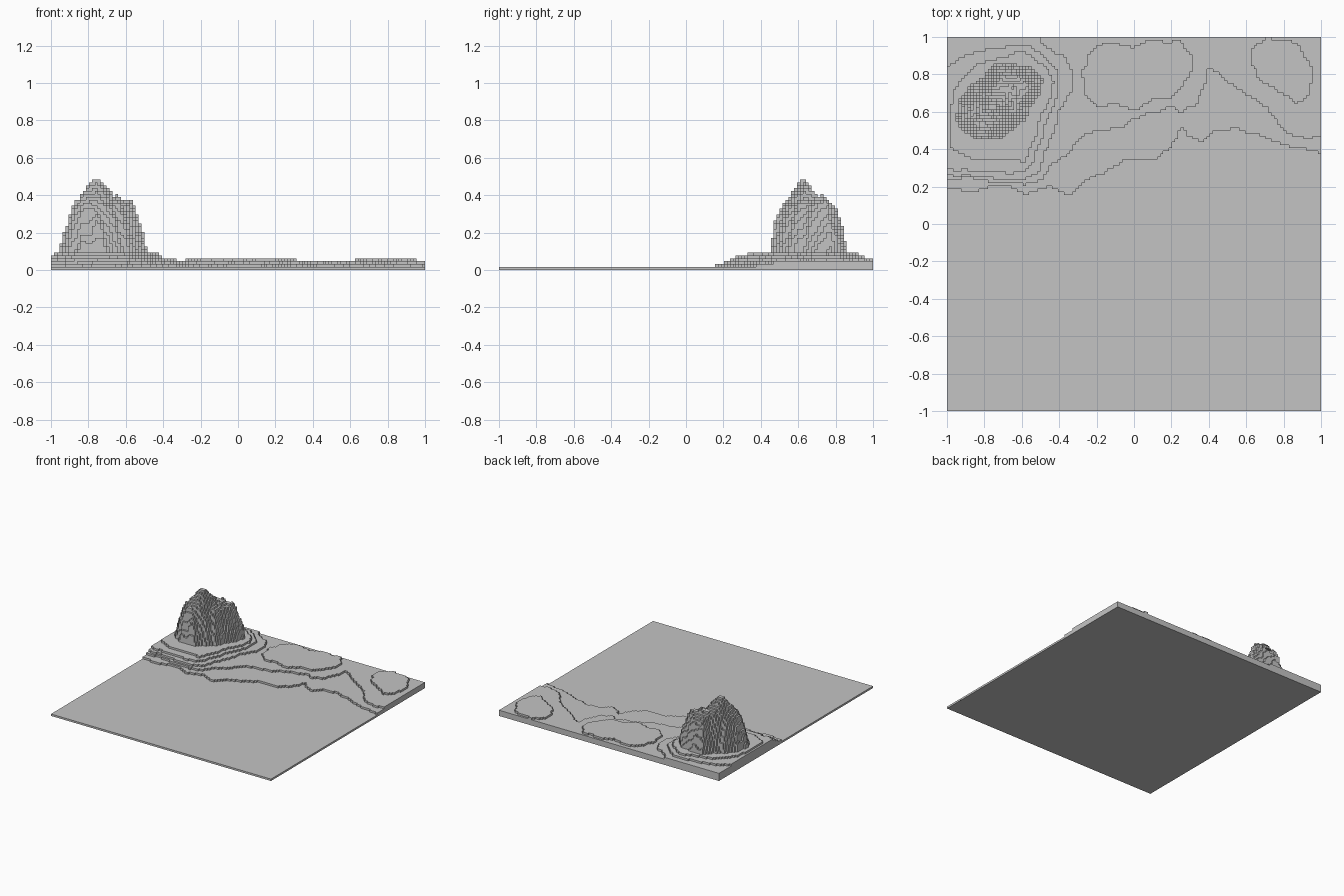
import bpy
import bmesh
from mathutils import Vector, noise

if "Cube" in bpy.data.objects:
    bpy.data.objects.remove(bpy.data.objects["Cube"], do_unlink=True)

CELLS = 128
STEP = 2 / CELLS

# Shorelines: y of the edge along x, ground is higher behind them
LOW_TERRACE = [(-1, .19), (-.87, .17), (-.7, .21), (-.58, .16), (-.45, .2), (-.33, .15),
               (-.27, .22), (-.15, .28), (-.04, .35), (.1, .34), (.2, .4), (.25, .53),
               (.29, .47), (.36, .43), (.41, .49), (.55, .51), (.65, .48), (.72, .45),
               (.85, .41), (1, .38)]
MID_TERRACE = [(-1, .23), (-.9, .25), (-.75, .22), (-.58, .21), (-.49, .23), (-.45, .31),
               (-.37, .36), (-.3, .45), (-.2, .5), (-.05, .51), (.04, .59), (.12, .59),
               (.2, .63), (.25, .59), (.33, .64), (.37, .72), (.4, .84), (.5, .76),
               (.62, .68), (.72, .62), (.76, .54), (.85, .47), (.93, .45), (1, .48)]

# Raised patches: (terrace level, outline)
PATCHES = [
    (4, [(-.28, .82), (-.26, .68), (-.19, .62), (-.1, .64), (0, .61), (.1, .66), (.2, .67),
         (.26, .73), (.3, .8), (.31, .9), (.25, .98), (.08, .98), (0, .94), (-.1, .97),
         (-.2, .96)]),
    (4, [(.62, .86), (.68, .77), (.77, .71), (.87, .65), (.93, .69), (.96, .78),
         (.93, .89), (.87, .97), (.72, 1), (.63, .96)]),
    (4, [(-1.1, .27), (-.8, .25), (-.6, .23), (-.5, .28), (-.49, .36), (-.44, .45),
         (-.4, .6), (-.34, .69), (-.33, .82), (-.38, .9), (-.47, .94), (-.55, 1.1),
         (-.9, 1.1), (-1.1, .9)]),
    (5, [(-1.1, .31), (-.86, .28), (-.6, .27), (-.53, .33), (-.5, .45), (-.45, .58),
         (-.4, .7), (-.4, .82), (-.47, .88), (-.57, .96), (-.68, .95), (-.8, .93),
         (-.9, .9), (-1.1, .78)]),
    (6, [(-.99, .42), (-.86, .34), (-.73, .35), (-.58, .33), (-.53, .45), (-.5, .58),
         (-.44, .68), (-.43, .79), (-.5, .86), (-.6, .93), (-.72, .89), (-.84, .85),
         (-.93, .77), (-.98, .65)]),
]

# Mountain outline, its wall profile (distance inward, height) and its summit
MOUNTAIN = [(-.84, .45), (-.72, .45), (-.65, .5), (-.58, .55), (-.55, .62), (-.5, .7),
            (-.48, .78), (-.55, .84), (-.65, .86), (-.75, .86), (-.8, .79), (-.88, .74),
            (-.94, .65), (-.95, .55), (-.9, .48)]
WALL = [(0, .1), (.02, .18), (.045, .28), (.07, .345), (.12, .385), (.2, .43)]
SUMMIT = Vector((-.76, .63))


def interpolate(points, x):
    for (xa, ya), (xb, yb) in zip(points, points[1:]):
        if x <= xb:
            return ya + (yb - ya) * (x - xa) / (xb - xa)
    return points[-1][1]


def edges(outline):
    return zip(outline, outline[1:] + outline[:1])


def inside(outline, x, y):
    hit = False
    for (xa, ya), (xb, yb) in edges(outline):
        if (ya > y) != (yb > y) and x < xa + (xb - xa) * (y - ya) / (yb - ya):
            hit = not hit
    return hit


def edge_distance(outline, point):
    best = 9.0
    for a, b in edges(outline):
        a, b = Vector(a), Vector(b)
        side = b - a
        t = max(0, min(1, (point - a).dot(side) / side.length_squared))
        best = min(best, (a + side * t - point).length)
    return best


def level(i, j):
    """Number of terrace steps at a grid cell, zero outside the plate."""
    if not (0 <= i < CELLS and 0 <= j < CELLS):
        return 0
    x, y = (i + .5) * STEP - 1, (j + .5) * STEP - 1
    if y < 0:
        return 1
    # Slight wobble makes the terrace edges ragged
    wx = x + .012 * noise.noise(Vector((x * 14, y * 14, 0)))
    wy = y + .012 * noise.noise(Vector((x * 14, y * 14, 7)))
    steps = 1
    if wy > interpolate(LOW_TERRACE, wx):
        steps = 2
    if wy > interpolate(MID_TERRACE, wx):
        steps = 3
    for height, outline in PATCHES:
        if inside(outline, wx, wy):
            steps = max(steps, height)
    if inside(MOUNTAIN, x, y):
        point = Vector((x, y))
        rough = noise.noise(Vector((x * 20, y * 20, 3)))
        depth = max(0, edge_distance(MOUNTAIN, point) + .015 * rough)
        height = interpolate(WALL, depth) + .015 * rough
        height += max(0, .09 - (point - SUMMIT).length * .9)
        steps = max(steps, round(min(height, .49) / STEP))
    return steps


levels = {(i, j): level(i, j) for i in range(-1, CELLS + 1) for j in range(-1, CELLS + 1)}
bm = bmesh.new()


def quad(*corners):
    bm.faces.new([bm.verts.new((i * STEP - 1, j * STEP - 1, k * STEP)) for i, j, k in corners])


# Flat tops, joined into strips of equal height
for j in range(CELLS):
    start = 0
    for i in range(1, CELLS + 1):
        k = levels[start, j]
        if levels[i, j] != k:
            quad((start, j, k), (i, j, k), (i, j + 1, k), (start, j + 1, k))
            start = i

# Upright walls between cells of different height
for j in range(CELLS + 1):
    for i in range(CELLS + 1):
        here, west, south = levels[i, j], levels[i - 1, j], levels[i, j - 1]
        if here != west:
            quad((i, j + 1, west), (i, j, west), (i, j, here), (i, j + 1, here))
        if here != south:
            quad((i, j, south), (i + 1, j, south), (i + 1, j, here), (i, j, here))

# Underside
quad((0, 0, 0), (0, CELLS, 0), (CELLS, CELLS, 0), (CELLS, 0, 0))
bmesh.ops.remove_doubles(bm, verts=bm.verts, dist=STEP / 100)

mesh = bpy.data.meshes.new("terrain")
bm.to_mesh(mesh)
bm.free()
terrain = bpy.data.objects.new("terrain", mesh)
bpy.context.collection.objects.link(terrain)

# Plain stone colour
stone = bpy.data.materials.new("light grey stone")
stone.use_nodes = True
color = (.55, .55, .55, 1)
stone.diffuse_color = color
stone.node_tree.nodes["Principled BSDF"].inputs["Base Color"].default_value = color
mesh.materials.append(stone)
